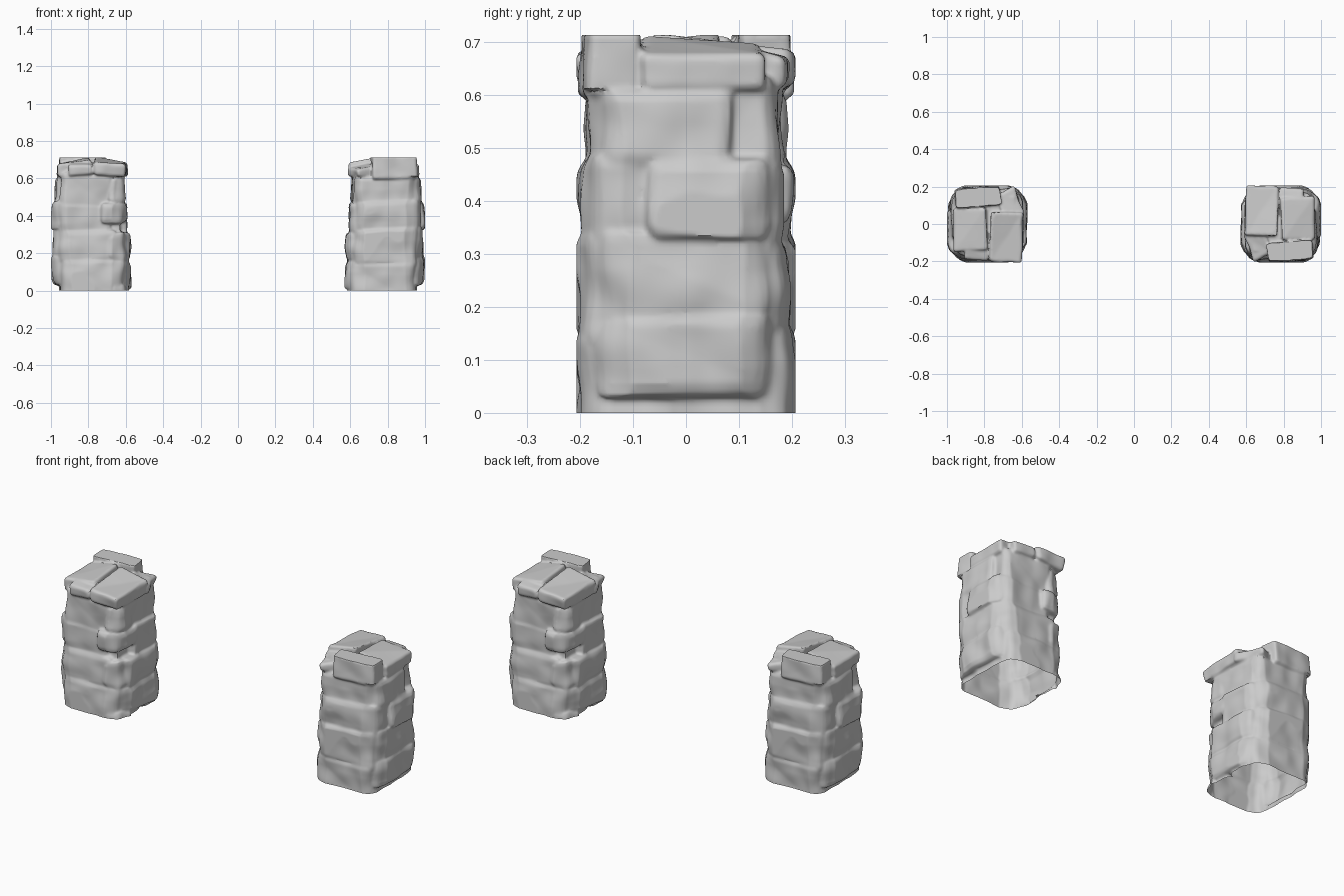
import bpy, bmesh, math, random
from mathutils import Vector, Matrix, noise

if "Cube" in bpy.data.objects:
    bpy.data.objects.remove(bpy.data.objects["Cube"])

random.seed(4)
CENTRE = 0.785  # distance of each pillar from the middle


def add_stone(bm, x0, x1, y0, y1, z0, z1, turn=0.0, slope=0.0, jitter=0.012, bevel=0.026):
    """One roughly hewn block with softened edges; slope lowers its outer top edge."""
    tmp = bmesh.new()
    bmesh.ops.create_cube(tmp, size=1)
    mid = Vector(((x0 + x1) / 2, (y0 + y1) / 2, (z0 + z1) / 2))
    rot = Matrix.Rotation(math.radians(turn), 3, 'Z')
    for v in tmp.verts:
        top = v.co.z > 0
        p = Vector((v.co.x * (x1 - x0), v.co.y * (y1 - y0), v.co.z * (z1 - z0)))
        v.co = mid + rot @ p + Vector([random.uniform(-jitter, jitter) for _ in range(3)])
        if top:
            v.co.z -= slope * max(0, max(abs(v.co.x), abs(v.co.y)) - 0.09)
    bmesh.ops.bevel(tmp, geom=tmp.edges[:], offset=bevel, segments=2,
                    profile=0.5, affect='EDGES', clamp_overlap=True)
    bmesh.ops.triangulate(tmp, faces=tmp.faces[:])
    me = bpy.data.meshes.new("stone")
    tmp.to_mesh(me)
    tmp.free()
    bm.from_mesh(me)
    bpy.data.meshes.remove(me)


def weather(p):
    """Round the wall corners in plan and make the faces uneven."""
    if p.z < 0.61:
        s = abs(p.x) + abs(p.y)
        if s > 0.315:
            k = (0.315 + (s - 0.315) * 0.45) / s
            p.x, p.y = p.x * k, p.y * k
    n = noise.noise(p * 11)
    grow = 1 + 0.05 * n - 0.015
    p.x = max(-0.215, min(0.215, p.x * grow))
    p.y = max(-0.207, min(0.207, p.y * grow))
    p.z = min(0.713, p.z)


# Stones by side: x0, x1, y0, y1, z0, z1
front = [
    (-.165, .19, -.203, 0, -.08, .17),
    (-.19, .13, -.194, 0, .14, .33),
    (-.185, .11, -.185, 0, .28, .48),
    (-.165, .12, -.180, 0, .43, .63),
    (.09, .20, -.195, -.06, .16, .31),
    (.055, .195, -.205, -.02, .365, .465),
    (.09, .18, -.19, -.06, .47, .61),
    (.11, .21, -.220, -.10, -.08, .035),
]
right = [
    (0, .218, -.18, .17, .01, .165),
    (0, .205, -.14, .18, .15, .32),
    (0, .192, -.06, .18, .29, .47),
    (0, .175, -.14, .17, .44, .62),
]
left_side = [
    (-.214, 0, -.175, .18, .02, .19),
    (-.205, 0, -.17, .185, .16, .345),
    (-.217, 0, -.175, .085, .33, .475),
    (-.19, 0, -.17, .17, .33, .48),
    (-.195, 0, -.085, .175, .46, .61),
]
back = [
    (-.165, .20, 0, .203, -.08, .155),
    (-.185, .18, 0, .206, .13, .335),
    (-.19, .16, 0, .200, .30, .48),
    (-.16, .165, 0, .188, .45, .62),
]
# Cap slabs, with a turn in degrees and a top slope at the end
caps = [
    (-.17, .075, .10, .197, .60, .720, 6, 0),
    (.020, .190, -.203, .06, .612, .718, -2, .33),
    (-.182, .003, -.145, .085, .612, .712, 3, .33),
    (.07, .180, .02, .185, .605, .700, 22, .4),
    (-.12, .01, -.197, -.12, .615, .695, -5, .2),
]

bm = bmesh.new()
# Tapered core
bmesh.ops.create_cube(bm, size=1)
for v in bm.verts:
    top = v.co.z > 0
    h = 0.145 if top else 0.172
    v.co = Vector((math.copysign(h, v.co.x), math.copysign(h, v.co.y), 0.66 if top else -0.08))
for spec in front + right + left_side + back:
    add_stone(bm, *spec)
for spec in caps:
    add_stone(bm, *spec, jitter=0.007, bevel=0.012)
mesh = bpy.data.meshes.new("left_pillar")
bm.to_mesh(mesh)
bm.free()
left = bpy.data.objects.new("left_pillar", mesh)
bpy.context.collection.objects.link(left)

# Fuse the stones and core into one weathered skin
rem = left.modifiers.new("fuse", 'REMESH')
rem.mode = 'VOXEL'
rem.voxel_size = 0.007
sm = left.modifiers.new("soften", 'SMOOTH')
sm.factor = 0.5
sm.iterations = 2
deps = bpy.context.evaluated_depsgraph_get()
fused = bpy.data.meshes.new_from_object(left.evaluated_get(deps))
left.modifiers.clear()
left.data = fused

# Weather it, cut level with the ground and keep only the outer shell, base open
bm = bmesh.new()
bm.from_mesh(fused)
for v in bm.verts:
    weather(v.co)
bmesh.ops.bisect_plane(bm, geom=bm.verts[:] + bm.edges[:] + bm.faces[:],
                       plane_co=(0, 0, 0), plane_no=(0, 0, 1), clear_inner=True)
seed = max(bm.verts, key=lambda v: v.co.z)
keep, stack = {seed}, [seed]
while stack:
    for e in stack.pop().link_edges:
        for w in e.verts:
            if w not in keep:
                keep.add(w)
                stack.append(w)
bmesh.ops.delete(bm, geom=[v for v in bm.verts if v not in keep], context='VERTS')
bm.to_mesh(fused)
bm.free()

left.location.x = -CENTRE
bpy.context.view_layer.objects.active = left
left.select_set(True)
bpy.ops.object.shade_smooth_by_angle(angle=math.radians(40))

# Second pillar is the first turned half way round
other = left.copy()
other.name = "right_pillar"
bpy.context.collection.objects.link(other)
other.location.x = CENTRE
other.rotation_euler.z = math.pi
